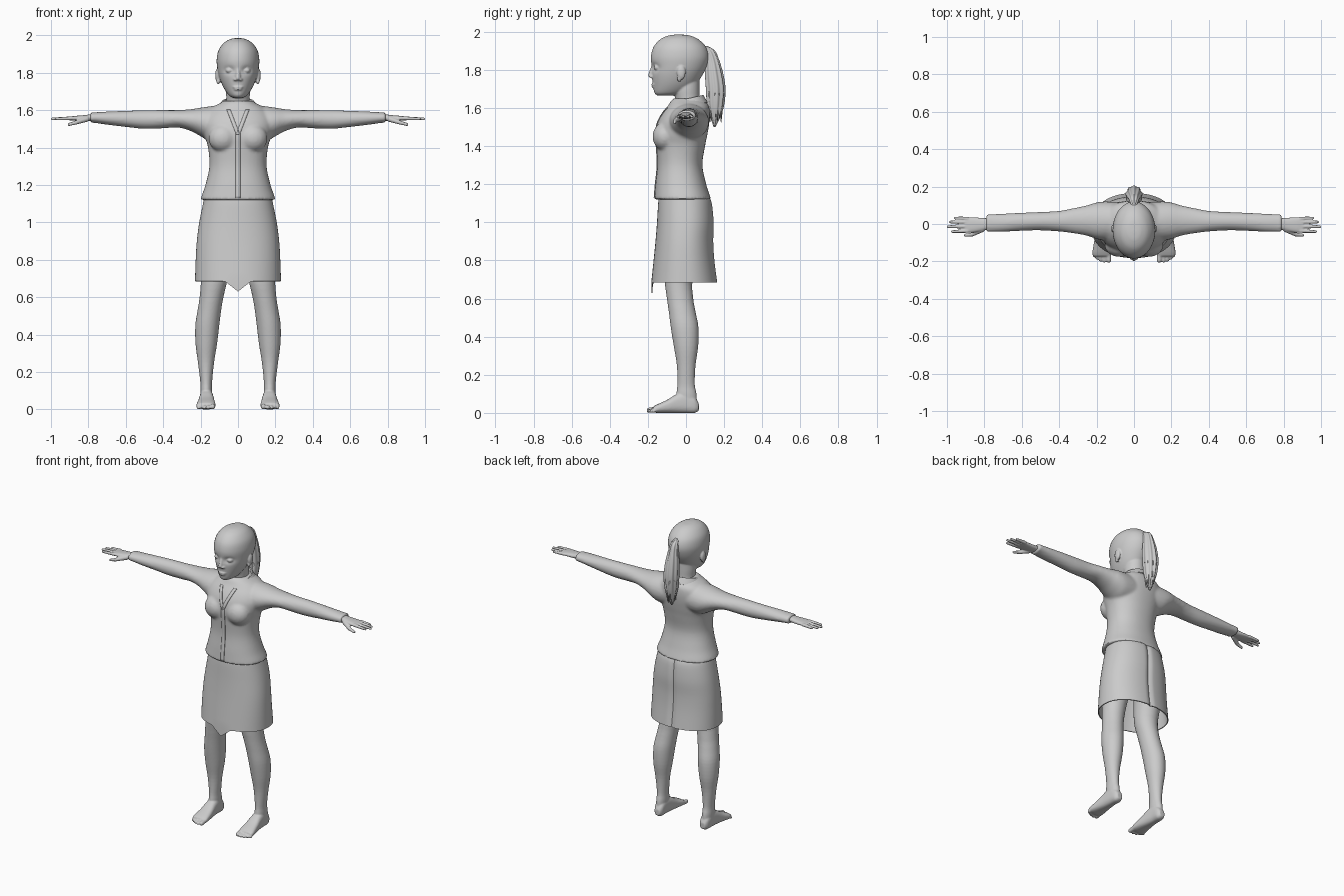
import bpy, bmesh, math, random
from mathutils import Matrix, Vector

default = bpy.data.objects.get("Cube")
if default:
    bpy.data.objects.remove(default, do_unlink=True)
random.seed(4)

grey = bpy.data.materials.new("plain grey")
grey.use_nodes = True
tone = (.6, .6, .6, 1)
grey.diffuse_color = tone
grey.node_tree.nodes["Principled BSDF"].inputs["Base Color"].default_value = tone


def smooth_rows(rows, steps):
    """Catmull-Rom interpolation between the given cross-sections."""
    result = []
    for i in range(len(rows) - 1):
        before, after = rows[max(i - 1, 0)], rows[min(i + 2, len(rows) - 1)]
        for k in range(steps):
            t = k / steps
            result.append([b + t * ((c - a) + t * ((2 * a - 5 * b + 4 * c - d)
                          + t * (3 * b - a - 3 * c + d))) / 2
                          for a, b, c, d in zip(before, rows[i], rows[i + 1], after)])
    return result + [list(rows[-1])]


def loft(bm, rows, axis="z", steps=4, sides=40, power=2, caps=True, ripple=0):
    """Rows hold: position along the axis, then low/high of both other axes."""
    order = {"x": (2, 0, 1), "y": (0, 2, 1), "z": (0, 1, 2)}[axis]
    rings = []
    for t, u0, u1, v0, v1 in smooth_rows(rows, steps):
        ring = []
        for k in range(sides):
            a = math.tau * k / sides
            c, s = math.cos(a), math.sin(a)
            swell = 1 + ripple * math.sin(9 * a)
            u = (u0 + u1 + (u1 - u0) * swell * math.copysign(abs(c) ** (2 / power), c)) / 2
            v = (v0 + v1 + (v1 - v0) * swell * math.copysign(abs(s) ** (2 / power), s)) / 2
            ring.append(bm.verts.new([(u, v, t)[j] for j in order]))
        rings.append(ring)
    for low, high in zip(rings, rings[1:]):
        for k in range(sides):
            n = (k + 1) % sides
            bm.faces.new((low[k], low[n], high[n], high[k]))
    if caps:
        bm.faces.new(rings[0])
        bm.faces.new(rings[-1])
    return rings


def centred(rows):
    return [(z, -w, w, front, back) for z, w, front, back in rows]


def ball(bm, place, size):
    matrix = Matrix.Translation(place) @ Matrix.Diagonal((*size, 1))
    bmesh.ops.create_uvsphere(bm, u_segments=20, v_segments=12, radius=1, matrix=matrix)


def limb(bm, a, b, ra, rb):
    """Tapered rod with round ends."""
    a, b = Vector(a), Vector(b)
    turn = (b - a).to_track_quat("Z", "Y").to_matrix().to_4x4()
    bmesh.ops.create_cone(bm, cap_ends=True, segments=14, radius1=ra, radius2=rb,
                          depth=(b - a).length, matrix=Matrix.Translation((a + b) / 2) @ turn)
    ball(bm, a, (ra, ra, ra))
    ball(bm, b, (rb, rb, rb))


def mirror(bm):
    copy = bmesh.ops.duplicate(bm, geom=bm.verts[:] + bm.edges[:] + bm.faces[:])["geom"]
    for v in copy:
        if isinstance(v, bmesh.types.BMVert):
            v.co.x *= -1


def finish(name, bm, voxel=0, thickness=0, soften=2):
    bmesh.ops.recalc_face_normals(bm, faces=bm.faces)
    for f in bm.faces:
        f.smooth = True
    mesh = bpy.data.meshes.new(name)
    bm.to_mesh(mesh)
    bm.free()
    mesh.materials.append(grey)
    obj = bpy.data.objects.new(name, mesh)
    bpy.context.collection.objects.link(obj)
    if voxel:
        fuse = obj.modifiers.new("fuse", "REMESH")
        fuse.mode, fuse.voxel_size, fuse.use_smooth_shade = "VOXEL", voxel, True
        relax = obj.modifiers.new("relax", "SMOOTH")
        relax.factor, relax.iterations = .5, soften
    if thickness:
        solid = obj.modifiers.new("cloth", "SOLIDIFY")
        solid.thickness = thickness
        obj.modifiers.new("crisp rim", "EDGE_SPLIT").split_angle = math.radians(50)
    return obj


# Head: sides first, then the skull with pressed eye sockets, nose, lips, neck
bm = bmesh.new()
ball(bm, (.046, -.15, 1.812), (.02, .02, .014))
ball(bm, (.11, -.025, 1.785), (.012, .023, .037))
ball(bm, (.106, -.035, 1.755), (.01, .012, .018))
ball(bm, (.013, -.18, 1.764), (.011, .012, .008))
mirror(bm)
skull = loft(bm, centred([
    (1.665, .025, -.15, -.06), (1.68, .05, -.166, 0), (1.72, .077, -.173, .05),
    (1.77, .098, -.179, .085), (1.82, .11, -.181, .11), (1.87, .114, -.184, .12),
    (1.92, .104, -.17, .105), (1.96, .075, -.135, .065), (1.98, .04, -.09, .02),
    (1.985, .01, -.05, -.03)]), steps=5, sides=64)
for v in (v for ring in skull for v in ring if v.co.y < -.05):
    gap = ((abs(v.co.x) - .046) / .026) ** 2 + ((v.co.z - 1.812) / .018) ** 2
    v.co.y += .015 * math.exp(-gap)
limb(bm, (0, -.172, 1.815), (0, -.186, 1.772), .011, .013)
ball(bm, (0, -.166, 1.723), (.03, .016, .006))
ball(bm, (0, -.165, 1.711), (.024, .016, .007))
loft(bm, centred([(1.58, .075, -.05, .09), (1.64, .062, -.055, .072),
                  (1.7, .064, -.065, .07), (1.76, .06, -.06, .07)]))
finish("head", bm, voxel=.005)

# Ponytail with ridges and loose strand ends
bm = bmesh.new()
tail = centred([(1.925, .01, .06, .11), (1.9, .022, .085, .15), (1.85, .03, .1, .172),
                (1.78, .04, .1, .192), (1.7, .044, .105, .204), (1.62, .038, .11, .198),
                (1.56, .025, .125, .182), (1.5, .005, .145, .155)])
loft(bm, tail, sides=72, ripple=.07)
for i in range(16):
    a = math.tau * i / 16
    root = (.036 * math.cos(a), .154 + .042 * math.sin(a), 1.68)
    tip = (.024 * math.cos(a), .154 + .03 * math.sin(a), random.uniform(1.52, 1.59))
    limb(bm, root, tip, .007, .0015)
finish("ponytail", bm)

# Shirt: sleeves and bust on both sides, fused with the torso
bm = bmesh.new()
loft(bm, [(.07, -.08, .115, 1.43, 1.628), (.15, -.088, .12, 1.435, 1.62),
          (.2, -.08, .115, 1.46, 1.613), (.25, -.063, .1, 1.487, 1.605),
          (.32, -.05, .085, 1.507, 1.6), (.4, -.04, .07, 1.503, 1.6),
          (.5, -.034, .064, 1.5, 1.599), (.6, -.036, .06, 1.51, 1.596),
          (.7, -.042, .055, 1.522, 1.592), (.77, -.043, .053, 1.532, 1.588),
          (.79, -.045, .054, 1.53, 1.589)], axis="x")
ball(bm, (.08, -.11, 1.45), (.078, .066, .075))
mirror(bm)
loft(bm, centred([
    (1.12, .2, -.167, .132), (1.14, .195, -.165, .125), (1.2, .174, -.16, .106),
    (1.3, .153, -.15, .086), (1.4, .16, -.155, .1), (1.46, .178, -.16, .112),
    (1.52, .19, -.15, .122), (1.57, .18, -.125, .125), (1.61, .145, -.095, .12),
    (1.635, .1, -.08, .1), (1.65, .075, -.065, .085)]), sides=56, power=2.2)
shirt = finish("shirt", bm, voxel=.009, soften=3)

# Folded collar, open at the front
bm = bmesh.new()
columns = []
for i in range(41):
    a = math.radians(-158 + 316 * i / 40)
    s, c = math.sin(a), math.cos(a)
    shape = [(.066, .07, 1.6), (.076, .08, 1.645), (.084, .086, 1.648), (.112, .108, 1.61)]
    columns.append([bm.verts.new((rx * s, .005 + ry * c, z + .02 * c)) for rx, ry, z in shape])
for left, right in zip(columns, columns[1:]):
    for k in range(3):
        bm.faces.new((left[k], right[k], right[k + 1], left[k + 1]))
finish("collar", bm, thickness=.006)


def trim(name, start, end, width):
    """Thin cloth strip laid onto the front of the shirt."""
    bm = bmesh.new()
    pairs = []
    for i in range(31):
        x, z = Vector(start).lerp(Vector(end), i / 30)
        pairs.append([bm.verts.new((x + side * width, -.4, z)) for side in (-.5, 0, .5)])
    for low, high in zip(pairs, pairs[1:]):
        for k in range(2):
            bm.faces.new((low[k], low[k + 1], high[k + 1], high[k]))
    obj = finish(name, bm)
    wrap = obj.modifiers.new("lay on shirt", "SHRINKWRAP")
    wrap.target, wrap.wrap_method = shirt, "PROJECT"
    wrap.use_project_y, wrap.offset, wrap.wrap_mode = True, .004, "ABOVE_SURFACE"
    obj.modifiers.new("cloth", "SOLIDIFY").thickness = .004


trim("placket", (0, 1.13), (0, 1.48), .024)
trim("left_lapel", (0, 1.47), (.05, 1.6), .02)
trim("right_lapel", (0, 1.47), (-.05, 1.6), .02)

# Skirt: open tube with a pointed front hem and a back vent crease
bm = bmesh.new()
rings = loft(bm, centred([
    (1.14, .178, -.14, .118), (1.1, .187, -.146, .136), (1, .207, -.152, .146),
    (.9, .22, -.16, .144), (.8, .226, -.17, .15), (.685, .23, -.182, .165)]),
    sides=96, power=2.2, caps=False)
for v in rings[-1]:
    if v.co.y < 0:
        v.co.z -= .055 * max(0, 1 - abs(v.co.x) / .07)
for v in (v for ring in rings for v in ring if v.co.y > 0):
    v.co.y -= .012 * math.exp(-(v.co.x / .012) ** 2)
finish("skirt", bm, thickness=.006)

# Hands: palm, four fingers and thumb
bm = bmesh.new()
loft(bm, [(.74, -.03, .032, 1.543, 1.58), (.79, -.031, .031, 1.543, 1.577),
          (.82, -.038, .033, 1.541, 1.573), (.87, -.046, .036, 1.543, 1.569),
          (.905, -.045, .035, 1.546, 1.564)], axis="x", power=2.4)
for y, tip in ((-.037, .972), (-.013, .993), (.01, .982), (.029, .955)):
    limb(bm, (.89, y, 1.556), (tip, y * 1.1, 1.553), .0105, .0075)
limb(bm, (.81, -.028, 1.552), (.865, -.056, 1.534), .015, .011)
limb(bm, (.865, -.056, 1.534), (.903, -.06, 1.523), .011, .008)
mirror(bm)
finish("hands", bm, voxel=.004)

# Legs with feet and toes
bm = bmesh.new()
loft(bm, [(1, .02, .19, -.1, .1), (.85, .04, .2, -.11, .08), (.7, .056, .198, -.112, .035),
          (.6, .078, .205, -.1, .038), (.53, .09, .216, -.09, .05),
          (.45, .1, .228, -.08, .065), (.35, .112, .227, -.064, .064),
          (.25, .128, .214, -.048, .05), (.15, .138, .202, -.045, .046),
          (.1, .138, .202, -.05, .055), (.04, .14, .2, -.045, .058)])
loft(bm, [(.067, .15, .185, .012, .05), (.045, .138, .198, 0, .085),
          (0, .135, .203, 0, .112), (-.05, .13, .207, 0, .098), (-.1, .124, .214, 0, .068),
          (-.15, .12, .222, 0, .045), (-.172, .124, .218, .003, .033)], axis="y", power=2.6)
for x, y, r in ((.135, -.193, .014), (.159, -.197, .01), (.179, -.192, .0095),
                (.197, -.182, .009), (.213, -.17, .0085)):
    limb(bm, (x, -.15, .02), (x, y, r), r, r)
mirror(bm)
finish("legs", bm, voxel=.005)
